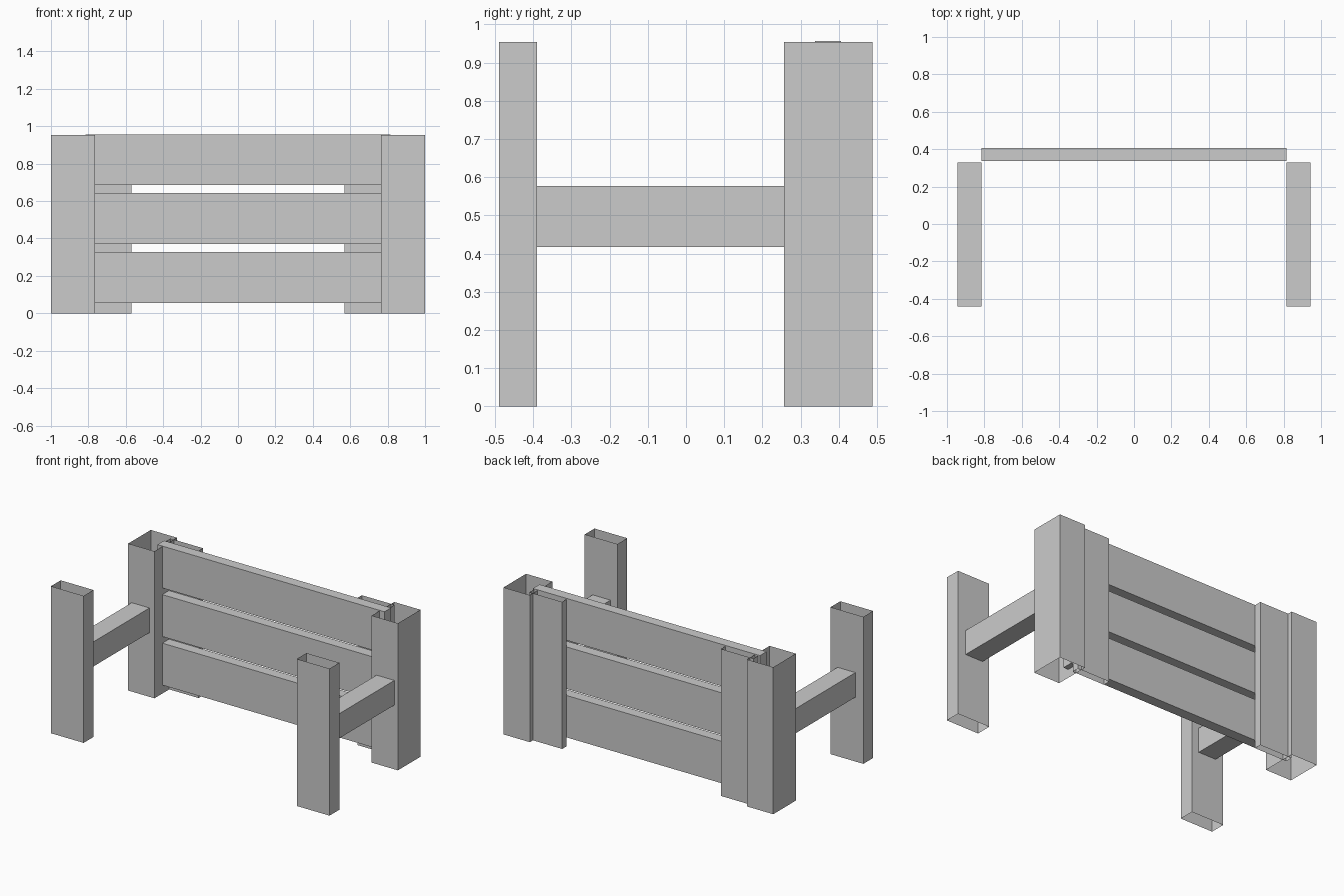
import bpy

if "Cube" in bpy.data.objects:
    bpy.data.objects.remove(bpy.data.objects["Cube"])


def make(name, x, y, z, capped=True):
    """Box from (min, max) ranges; uncapped boxes are open tubes."""
    verts = [(a, b, c) for c in z for a, b in
             ((x[0], y[0]), (x[1], y[0]), (x[1], y[1]), (x[0], y[1]))]
    faces = [(i, (i + 1) % 4, (i + 1) % 4 + 4, i + 4) for i in range(4)]
    if capped:
        faces += [(3, 2, 1, 0), (4, 5, 6, 7)]
    mesh = bpy.data.meshes.new(name)
    mesh.from_pydata(verts, [], faces)
    ob = bpy.data.objects.new(name, mesh)
    bpy.context.collection.objects.link(ob)
    return ob


def make_pair(name, x, y, z, capped=True):
    """Same box on the right and left sides."""
    make(name + "_right", x, y, z, capped)
    make(name + "_left", (-x[1], -x[0]), y, z, capped)


TOP = 0.954

# Open-ended uprights
make_pair("front_post", (0.765, 1.0), (-0.49, -0.39), (0, TOP), False)
make_pair("back_post", (0.78, 0.968), (0.257, 0.488), (0, TOP), False)
make_pair("back_board", (0.57, 0.805), (0.409, 0.456), (0, TOP), False)

# Arms joining front and back posts
make_pair("arm_rail", (0.815, 0.943), (-0.44, 0.33), (0.417, 0.577))

# Three horizontal back slats
for i in range(3):
    z0 = 0.055 + i * 0.315
    make(f"back_slat_{i + 1}", (-0.815, 0.815), (0.338, 0.406), (z0, z0 + 0.272))
